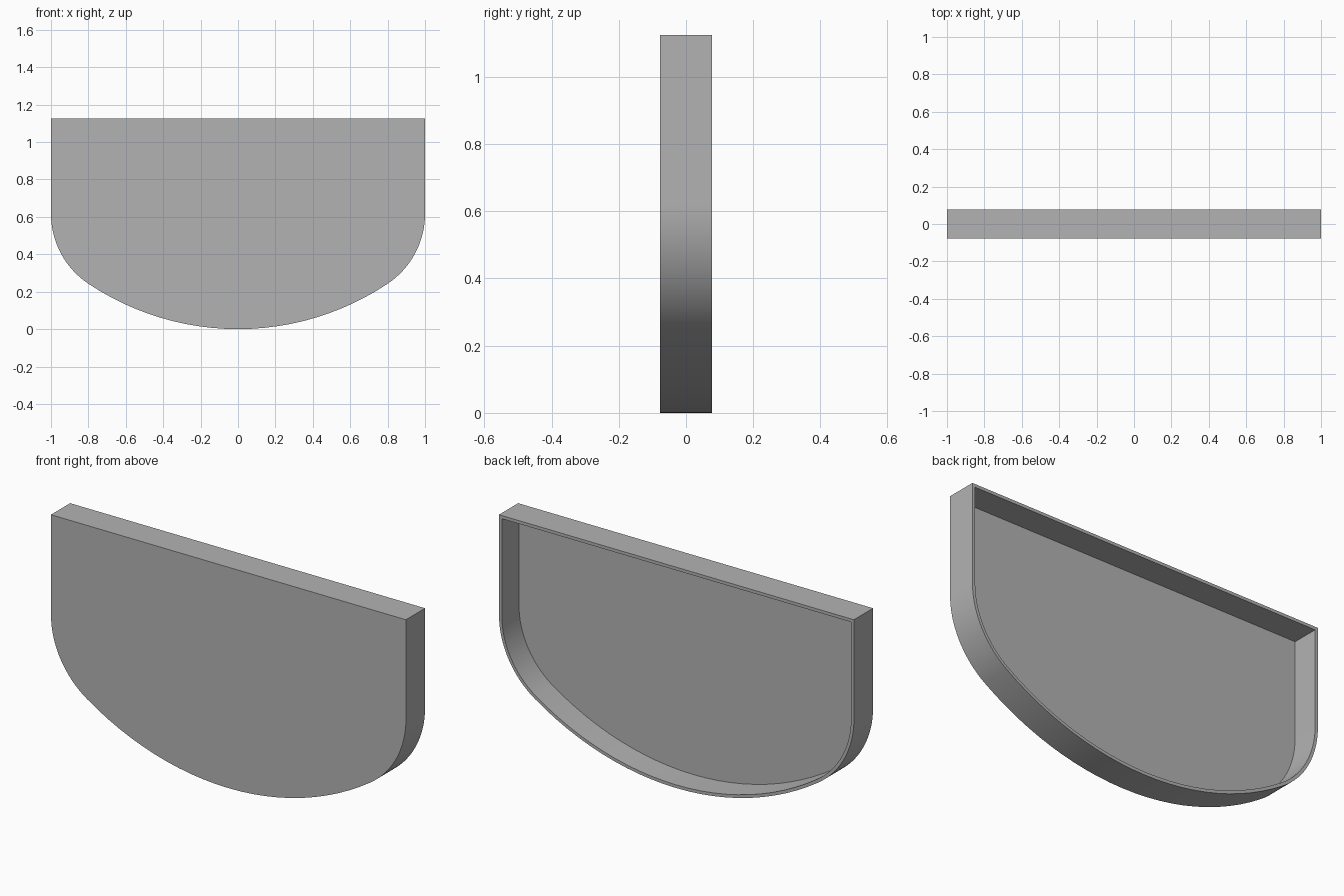
import bpy, bmesh, math

cube = bpy.data.objects.get("Cube")
if cube:
    bpy.data.objects.remove(cube, do_unlink=True)

HALF_DEPTH, TOP = 0.077, 1.125
WALL = 0.016
R_BOTTOM, R_SIDE = 1.44, 0.45

# Single plain grey
grey = bpy.data.materials.new("grey")
grey.use_nodes = True
colour = (0.45, 0.45, 0.45, 1)
grey.diffuse_color = colour
grey.node_tree.nodes["Principled BSDF"].inputs["Base Color"].default_value = colour


def outline(inset):
    """Flat top, straight sides, tight side arcs flowing into a wide bottom arc."""
    cx = 1 - R_SIDE
    gap = R_BOTTOM - R_SIDE
    turn = math.asin(cx / gap)
    cz = R_BOTTOM - gap * math.cos(turn)
    right = []
    for i in range(1, 13):
        a = turn * i / 12
        r = R_BOTTOM - inset
        right.append((r * math.sin(a), R_BOTTOM - r * math.cos(a)))
    for i in range(1, 17):
        a = turn + (math.pi / 2 - turn) * i / 16
        r = R_SIDE - inset
        right.append((cx + r * math.sin(a), cz - r * math.cos(a)))
    right.append((1 - inset, TOP - inset))
    return [(0, inset)] + right + [(-x, z) for x, z in reversed(right)]


# Shallow tray: front panel, outer wall, back rim, inner wall, inner floor
bm = bmesh.new()


def ring(inset, y):
    return [bm.verts.new((x, y, z)) for x, z in outline(inset)]


rings = [ring(0, -HALF_DEPTH), ring(0, HALF_DEPTH),
         ring(WALL, HALF_DEPTH), ring(WALL, -HALF_DEPTH + WALL)]
for a, b in zip(rings, rings[1:]):
    for i in range(len(a)):
        j = (i + 1) % len(a)
        bm.faces.new((a[i], a[j], b[j], b[i]))
bm.faces.new(rings[0])
bm.faces.new(rings[-1])
bmesh.ops.recalc_face_normals(bm, faces=bm.faces)

mesh = bpy.data.meshes.new("rounded_tray")
bm.to_mesh(mesh)
bm.free()
mesh.materials.append(grey)
tray = bpy.data.objects.new("rounded_tray", mesh)
bpy.context.collection.objects.link(tray)

# Smooth curved walls with crisp rims
bpy.ops.object.select_all(action="DESELECT")
tray.select_set(True)
bpy.context.view_layer.objects.active = tray
bpy.ops.object.shade_smooth_by_angle(angle=math.radians(30))
